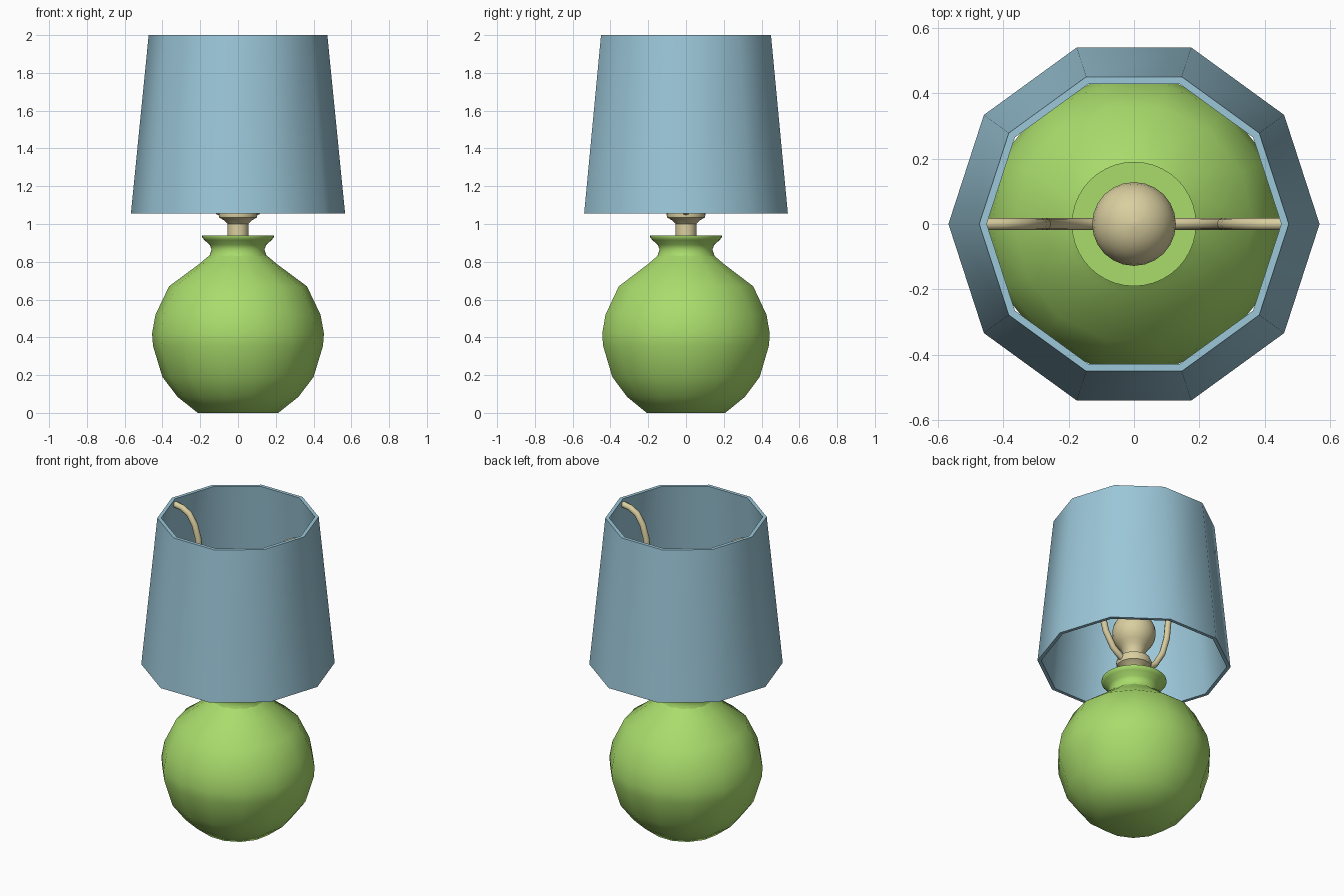
import bpy, bmesh, math

if "Cube" in bpy.data.objects:
    bpy.data.objects.remove(bpy.data.objects["Cube"])

def material(name, rgb):
    m = bpy.data.materials.new(name)
    m.diffuse_color = (*rgb, 1)
    m.use_nodes = True
    m.node_tree.nodes["Principled BSDF"].inputs["Base Color"].default_value = m.diffuse_color
    return m

GREEN = material("green_glaze", (0.40, 0.72, 0.15))
BLUE = material("blue_fabric", (0.33, 0.57, 0.69))
CREAM = material("cream_metal", (0.70, 0.62, 0.35))

def finish(ob, mat, angle):
    ob.data.materials.append(mat)
    bpy.ops.object.select_all(action='DESELECT')
    ob.select_set(True)
    bpy.context.view_layer.objects.active = ob
    bpy.ops.object.shade_smooth_by_angle(angle=math.radians(angle))

def lathe(name, profile, sides, mat, angle=40, closed=False):
    """Revolve (radius, z) points round the z axis."""
    bm = bmesh.new()
    rings = []
    for r, z in profile:
        rings.append([bm.verts.new((r * math.cos(2 * math.pi * i / sides),
                                    r * math.sin(2 * math.pi * i / sides), z))
                      for i in range(sides)])
    pairs = list(zip(rings, rings[1:]))
    if closed:
        pairs.append((rings[-1], rings[0]))
    else:
        bm.faces.new(rings[0][::-1])
        bm.faces.new(rings[-1])
    for a, b in pairs:
        for i in range(sides):
            j = (i + 1) % sides
            bm.faces.new((a[i], a[j], b[j], b[i]))
    bmesh.ops.recalc_face_normals(bm, faces=bm.faces)
    me = bpy.data.meshes.new(name)
    bm.to_mesh(me)
    bm.free()
    ob = bpy.data.objects.new(name, me)
    bpy.context.collection.objects.link(ob)
    finish(ob, mat, angle)
    return ob

# round pottery body
lathe("base_body", [(.213, 0), (.32, .085), (.40, .19), (.45, .355), (.455, .42),
                    (.437, .52), (.365, .67), (.21, .785), (.15, .835)], 14, GREEN)
# flared collar
lathe("base_collar", [(.16, .81), (.148, .84), (.14, .865), (.15, .89),
                      (.178, .915), (.19, .93), (.19, .94)], 40, GREEN)
# socket
lathe("socket", [(.055, .92), (.055, 1.0), (.075, 1.02), (.10, 1.035), (.105, 1.06),
                 (.095, 1.085), (.065, 1.095)], 24, CREAM)
# bulb with a narrow neck
bulb = [(.06, 1.085), (.063, 1.12), (.078, 1.155)]
bulb += [(.128 * math.cos(math.radians(a)), 1.26 + .128 * math.sin(math.radians(a)))
         for a in range(-40, 90, 14)]
lathe("bulb", bulb + [(.005, 1.388)], 24, CREAM)

# tapered ten-sided shade, thin walled
lathe("shade", [(.567, 1.055), (.473, 2), (.45, 2), (.545, 1.055)], 10, BLUE, closed=True)

# two curved support arms reaching the shade near its top
ARM = [(.05, 1.055), (.10, 1.065), (.16, 1.11), (.215, 1.2), (.25, 1.32), (.268, 1.5),
       (.272, 1.68), (.285, 1.79), (.31, 1.87), (.35, 1.93), (.40, 1.957), (.455, 1.965)]
for side, label in ((-1, "left"), (1, "right")):
    cu = bpy.data.curves.new("arm_path", 'CURVE')
    cu.dimensions = '3D'
    cu.bevel_depth = .019
    cu.bevel_resolution = 2
    cu.use_fill_caps = True
    sp = cu.splines.new('POLY')
    sp.points.add(len(ARM) - 1)
    for p, (x, z) in zip(sp.points, ARM):
        p.co = (side * x, 0, z, 1)
    ob = bpy.data.objects.new("support_arm_" + label, cu)
    bpy.context.collection.objects.link(ob)
    bpy.ops.object.select_all(action='DESELECT')
    ob.select_set(True)
    bpy.context.view_layer.objects.active = ob
    bpy.ops.object.convert(target='MESH')
    finish(bpy.context.view_layer.objects.active, CREAM, 50)
